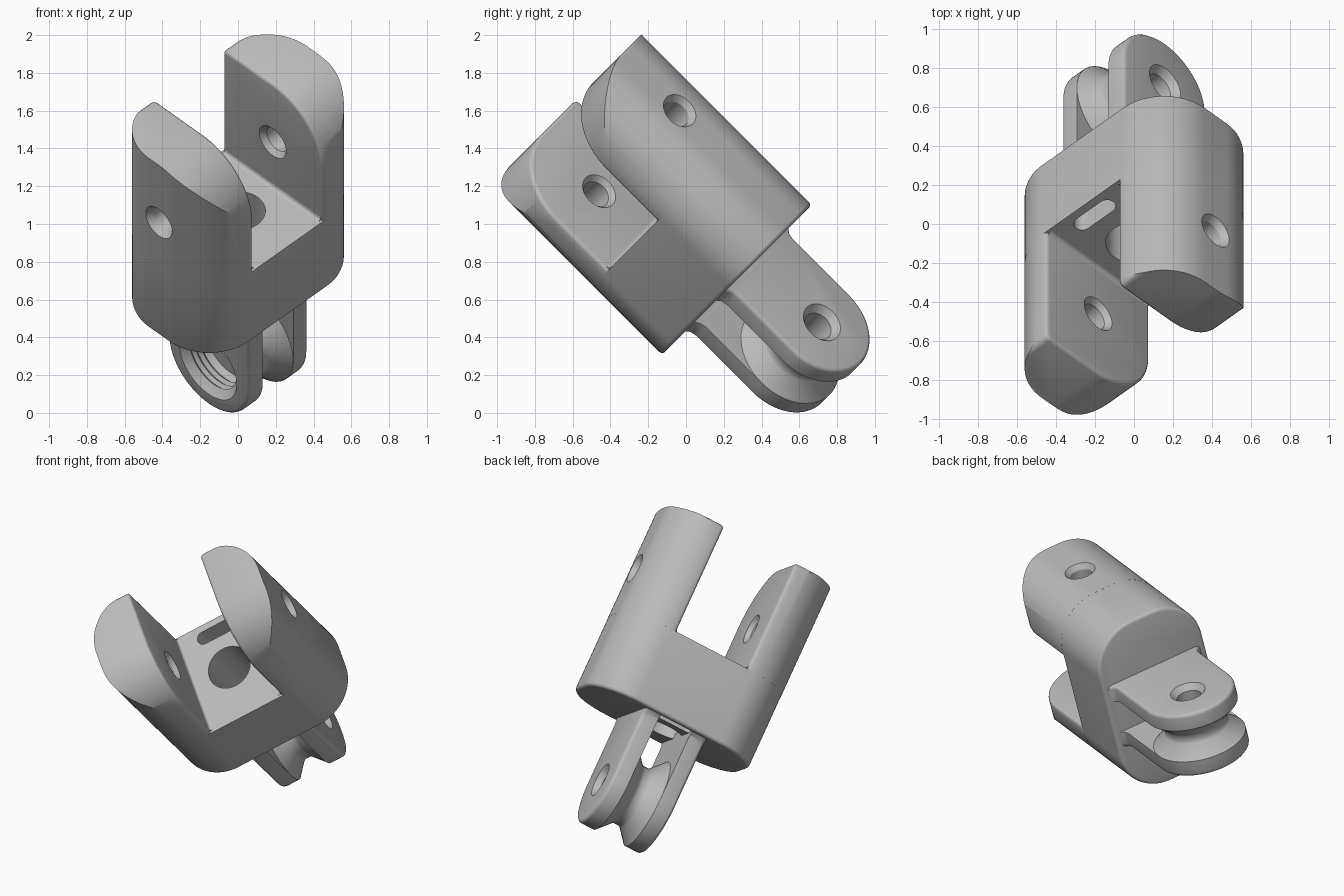
import bpy, bmesh, math
from mathutils import Matrix, Vector

cube = bpy.data.objects.get("Cube")
if cube:
    bpy.data.objects.remove(cube, do_unlink=True)

# Single material
grey = bpy.data.materials.new("light_grey")
grey.use_nodes = True
GREY = (0.5, 0.5, 0.5, 1)
grey.diffuse_color = GREY
grey.node_tree.nodes["Principled BSDF"].inputs["Base Color"].default_value = GREY

# Part frame: s across the fork, t along the pivot pins, w along the joint
h = math.sqrt(0.5)
S, T, W = Vector((h, -0.5, -0.5)), Vector((h, 0.5, 0.5)), Vector((0, -h, h))
FRAME = Matrix.Translation((0, 0.487, 0.487)) @ Matrix((S, T, W)).transposed().to_4x4()

HALF_S, HALF_T = 0.375, 0.592    # half size of the body section
CORNER = 0.298                   # corner radius of the section
SLOT_T = 0.26                    # half width of the fork slot
BOTTOM, FLOOR, TOP = 0.307, 0.825, 1.584
UPPER_PIN, LOWER_PIN = 1.155, -0.17


def arc(cx, cy, r, a0, a1, n):
    return [(cx + r * math.cos(math.radians(a0 + (a1 - a0) * i / n)),
             cy + r * math.sin(math.radians(a0 + (a1 - a0) * i / n))) for i in range(n + 1)]


def section(grow=0.0):
    """Rounded rectangle in s and t."""
    a, b, r = HALF_S - CORNER, HALF_T - CORNER, CORNER + grow
    return (arc(a, b, r, 0, 90, 20) + arc(-a, b, r, 90, 180, 20)
            + arc(-a, -b, r, 180, 270, 20) + arc(a, -b, r, 270, 360, 20))


def finish(bm, name):
    bmesh.ops.recalc_face_normals(bm, faces=bm.faces[:])
    me = bpy.data.meshes.new(name)
    bm.to_mesh(me)
    bm.free()
    me.materials.append(grey)
    ob = bpy.data.objects.new(name, me)
    bpy.context.scene.collection.objects.link(ob)
    return ob


def prism(name, outline, axis, d0, d1, round_start=0.0):
    """Extrude a 2D outline along s, t or w; optionally round the rim at d0."""
    place = {"s": lambda a, b, d: (d, a, b),
             "t": lambda a, b, d: (a, d, b),
             "w": lambda a, b, d: (a, b, d)}[axis]
    bm = bmesh.new()
    low = [bm.verts.new(place(a, b, d0)) for a, b in outline]
    high = [bm.verts.new(place(a, b, d1)) for a, b in outline]
    cap = bm.faces.new(low)
    bm.faces.new(high[::-1])
    n = len(outline)
    for i in range(n):
        j = (i + 1) % n
        bm.faces.new((low[i], high[i], high[j], low[j]))
    bmesh.ops.recalc_face_normals(bm, faces=bm.faces[:])
    if round_start:
        bmesh.ops.bevel(bm, geom=cap.edges[:], offset=round_start, segments=3,
                        profile=0.5, affect="EDGES")
    return finish(bm, name)


def turned(name, profile, w, n=48):
    """Revolve (t, radius) points around the pin axis at height w."""
    bm = bmesh.new()
    rings = [[bm.verts.new((a, t, b)) for a, b in arc(0, w, r, 0, 360 * (n - 1) / n, n - 1)]
             for t, r in profile]
    for p, q in zip(rings, rings[1:]):
        for i in range(n):
            j = (i + 1) % n
            bm.faces.new((p[i], p[j], q[j], q[i]))
    bm.faces.new(rings[0])
    bm.faces.new(rings[-1])
    return finish(bm, name)


def carve(ob, cutters, operation="DIFFERENCE"):
    for c in cutters:
        c.hide_render = True
        m = ob.modifiers.new(c.name, "BOOLEAN")
        m.operation, m.object, m.solver = operation, c, "EXACT"
        bpy.context.view_layer.update()
        dg = bpy.context.evaluated_depsgraph_get()
        me = bpy.data.meshes.new_from_object(ob.evaluated_get(dg))
        ob.modifiers.clear()
        ob.data = me


# Solid base of the fork, with two openings through its floor
base = prism("fork_base", section(), "w", BOTTOM, FLOOR, 0.022)
centre_hole = prism("centre_hole", arc(0, 0, 0.145, 0, 352.5, 47), "w", 0.1, 1.0)
side_slot = prism("side_slot", arc(-0.285, 0.09, 0.045, 0, 180, 12)
                  + arc(-0.285, -0.09, 0.045, 180, 360, 12), "w", 0.1, 1.0)
carve(base, [centre_hole, side_slot])
cutters = [centre_hole, side_slot]
parts = [base]

# Cheeks: large end radius on one edge, small on the other, rounded inner rim
cheek_profile = ([(HALF_S, FLOOR - 0.1)]
                 + arc(0, TOP - HALF_S, HALF_S, 0, 90, 20)
                 + arc(-HALF_S + 0.035, TOP - 0.035, 0.035, 90, 180, 5)
                 + [(-HALF_S, FLOOR - 0.1)])
envelope = prism("cheek_envelope", section(0.0005), "w", FLOOR, 1.8)
cutters.append(envelope)
FILLET = 0.022
for name, side in (("left", 1), ("right", -1)):
    cheek = prism(name + "_cheek", cheek_profile, "t", side * SLOT_T, side * 0.8, 0.02)
    sink = [(0.235, 0.12), (0.255, 0.105), (0.29, 0.075), (0.557, 0.075), (0.594, 0.1), (0.66, 0.1)]
    pin = turned("pin_hole", [(side * t, r) for t, r in sink], UPPER_PIN)
    carve(cheek, [envelope], "INTERSECT")
    carve(cheek, [pin])
    # Fillet where the cheek meets the floor
    curve = arc(side * (SLOT_T - FILLET), FLOOR + FILLET, FILLET, 270, 270 + side * 90, 5)
    corner = [(side * (SLOT_T + 0.005), FLOOR + FILLET), (side * (SLOT_T + 0.005), FLOOR - 0.005),
              (side * (SLOT_T - FILLET), FLOOR - 0.005)]
    fillet = prism(name + "_floor_fillet", curve + corner, "s", -0.36, 0.36)
    parts += [cheek, fillet]
    cutters.append(pin)

# Lower lugs: round-ended plates with flared feet
half = [(0.335, 0.345), (0.335, 0.307), (0.31, 0.285), (0.3, 0.25)]
lug_outline = half + arc(0, LOWER_PIN, 0.3, 0, -180, 40) + [(-a, b) for a, b in half[::-1]]
left_lug = prism("left_lug", lug_outline, "t", 0.225, 0.115, 0.022)
right_lug = prism("right_lug", lug_outline, "t", -0.225, -0.115, 0.022)

# Waisted spool joining the lugs
waist = [(0.13, 0.299), (0.115, 0.299), (0.035, 0.212), (0.018, 0.204)]
spool = turned("waisted_spool", [(-t, r) for t, r in waist] + waist[::-1], LOWER_PIN)

# Threaded socket on one side, countersunk bolt hole on the other
thread = [(-0.25, 0.225), (-0.225, 0.215), (-0.2, 0.19)]
for i in range(3):
    thread += [(-0.185 + 0.035 * i, 0.172), (-0.168 + 0.035 * i, 0.19)]
thread += [(-0.07, 0.172), (-0.06, 0.172)]
socket = turned("threaded_socket", thread, LOWER_PIN)
bolt = turned("bolt_hole", [(-0.1, 0.08), (0.185, 0.08), (0.225, 0.113), (0.25, 0.113)], LOWER_PIN)
carve(left_lug, [bolt])
carve(right_lug, [socket])
carve(spool, [socket, bolt])
parts += [left_lug, right_lug, spool]

# Remove cutters, then smooth and tilt the finished parts
for c in cutters + [socket, bolt]:
    bpy.data.objects.remove(c, do_unlink=True)
for ob in parts:
    bpy.ops.object.select_all(action="DESELECT")
    ob.select_set(True)
    bpy.context.view_layer.objects.active = ob
    bpy.ops.object.shade_smooth_by_angle(angle=math.radians(32))
    ob.matrix_world = FRAME
